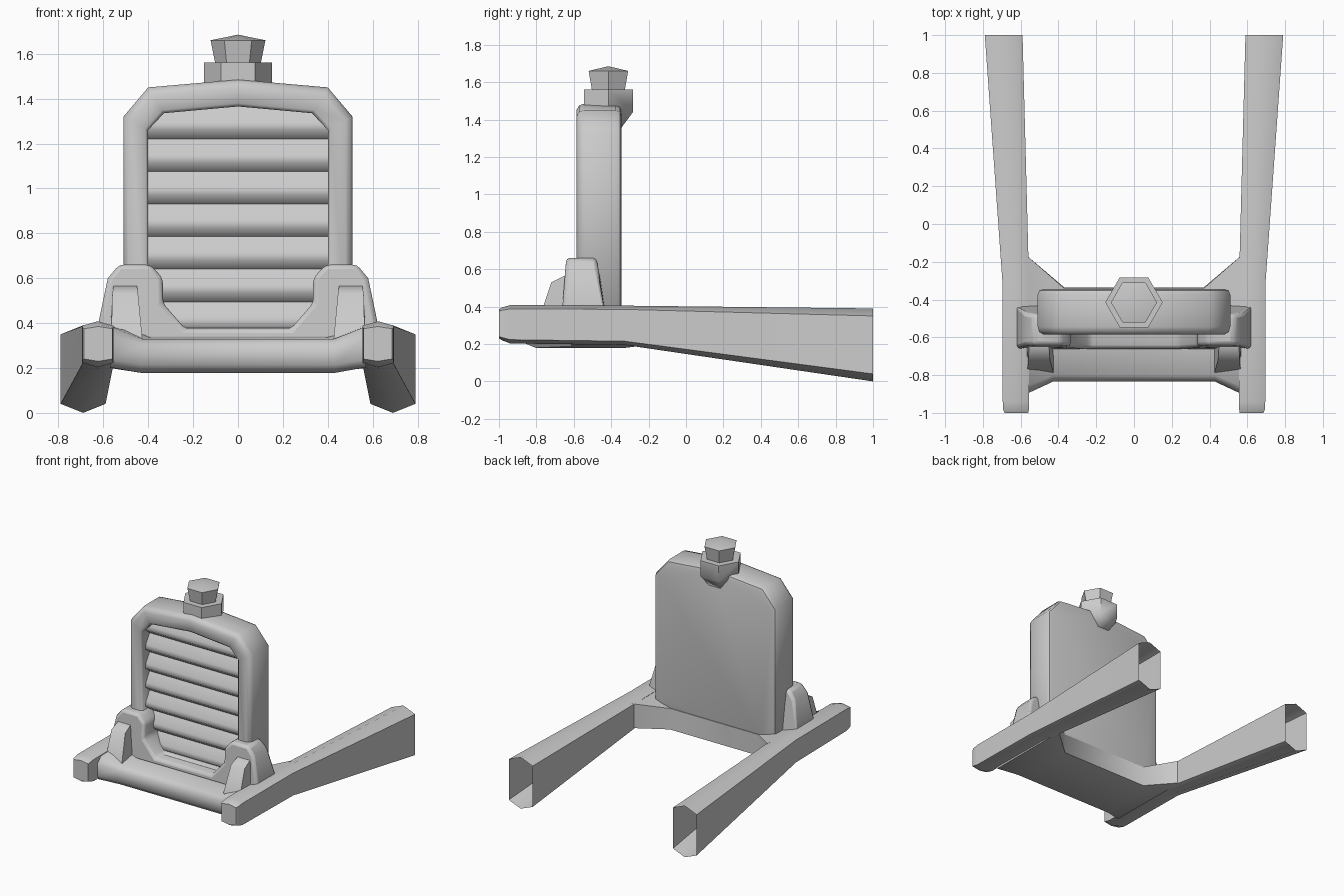
import bpy, bmesh, math

if "Cube" in bpy.data.objects:
    bpy.data.objects.remove(bpy.data.objects["Cube"])


def finish(name, bm, angle=50, mirror=False, bevel=0):
    bmesh.ops.recalc_face_normals(bm, faces=bm.faces)
    me = bpy.data.meshes.new(name)
    bm.to_mesh(me)
    bm.free()
    ob = bpy.data.objects.new(name, me)
    bpy.context.collection.objects.link(ob)
    bpy.ops.object.select_all(action='DESELECT')
    ob.select_set(True)
    bpy.context.view_layer.objects.active = ob
    bpy.ops.object.shade_smooth_by_angle(angle=math.radians(angle))
    if bevel:
        b = ob.modifiers.new("Bevel", 'BEVEL')
        b.width, b.segments, b.angle_limit = bevel, 2, math.radians(30)
    if mirror:
        ob.modifiers.new("Mirror", 'MIRROR')
    return ob


def loft(rings, start=True, end=True):
    """Skin a list of equally sized point rings."""
    bm = bmesh.new()
    vs = [[bm.verts.new(p) for p in r] for r in rings]
    n = len(rings[0])
    for a, b in zip(vs, vs[1:]):
        for i in range(n):
            j = (i + 1) % n
            bm.faces.new((a[i], a[j], b[j], b[i]))
    if start:
        bm.faces.new(vs[0])
    if end:
        bm.faces.new(vs[-1])
    return bm


def hull(points):
    bm = bmesh.new()
    for p in points:
        bm.verts.new(p)
    bmesh.ops.convex_hull(bm, input=bm.verts)
    return bm


def symmetric(half):
    """Close a right-hand outline ending on the centre line."""
    tail = half[:-1] if half[-1][0] == 0 else half
    return half + [(-x, z) for x, z in reversed(tail)]


# Radiator shell: outer outline, rounded edges, recessed opening
outer = symmetric([(.42, .28), (.51, .36), (.51, 1.32), (.40, 1.45), (0, 1.485)])
inner = symmetric([(.33, .38), (.40, .45), (.40, 1.26), (.33, 1.335), (0, 1.365)])


def shell_ring(t, y):
    return [(a[0] + (b[0] - a[0]) * t, y, a[1] + (b[1] - a[1]) * t)
            for a, b in zip(outer, inner)]


finish("radiator_shell", loft([shell_ring(*r) for r in (
    (.28, -.345), (.08, -.352), (0, -.375), (0, -.545), (.08, -.572),
    (.28, -.585), (.88, -.585), (1, -.57), (1, -.47))]))

# Louvred grille: a zigzag sheet filling the opening
bm = bmesh.new()
profile = []
for i in range(7):
    z = .35 + .145 * i
    profile += [(-.49, z), (-.54, z + .04), (-.535, z + .075)]
profile.append((-.49, 1.365))
rows = [[bm.verts.new((x, y, z)) for x in (-.405, .405)] for y, z in profile]
for a, b in zip(rows, rows[1:]):
    bm.faces.new((a[0], a[1], b[1], b[0]))
finish("grille_louvres", bm, 60)


# Filler neck and cap, both six-sided
def hexagon(r, z):
    return [(r * math.cos(i * math.pi / 3), -.415 + r * math.sin(i * math.pi / 3), z)
            for i in range(6)]


finish("filler_neck", hull(hexagon(.152, 1.56) + hexagon(.152, 1.44)
                           + [(.045, -.35, 1.35), (-.045, -.35, 1.35)]))
finish("filler_cap", hull(hexagon(.10, 1.55) + hexagon(.122, 1.66)
                          + [(0, -.415, 1.685)]))


# Chassis rails: six-sided tapering tubes, open at the rear
def rail_ring(y, x0, x1, z0, z1, c):
    xm = (x0 + x1) / 2
    return [(x0, y, z0 + c), (xm, y, z0), (x1, y, z0 + c),
            (x1, y, z1 - c), (xm, y, z1), (x0, y, z1 - c)]


finish("chassis_rail", loft([
    rail_ring(-1, .56, .685, .23, .385, .01),
    rail_ring(-.985, .557, .692, .22, .395, .015),
    rail_ring(-.94, .555, .695, .203, .408, .02),
    rail_ring(-.33, .555, .695, .195, .405, .02),
    rail_ring(1, .59, .79, 0, .39, .04)], end=False), mirror=True)

# Front cross member with flared ends and rear gussets
mid = [(-.80, .178), (-.835, .215), (-.835, .295), (-.80, .33),
       (-.60, .335), (-.34, .335), (-.335, .178)]
tip = [(-.86, .203), (-.90, .24), (-.90, .345), (-.86, .385),
       (-.60, .39), (-.165, .385), (-.165, .20)]


def cross_ring(side, pts, xf, xb):
    return [(side * (xf if i < 4 else xb), y, z) for i, (y, z) in enumerate(pts)]


finish("cross_member", loft([
    cross_ring(-1, tip, .57, .57), cross_ring(-1, mid, .43, .37),
    cross_ring(1, mid, .43, .37), cross_ring(1, tip, .57, .57)]))

# Apron hugging the foot of the radiator, with a tower on each side
apron = symmetric([(.625, .32), (.62, .41), (.58, .60), (.53, .66), (.39, .66),
                   (.335, .60), (.335, .49), (.235, .375)])
front = [(x, -.66 + max(0, z - .41) * .08, z) for x, z in apron]
back = [(x, -.43 - max(0, z - .41) * .2, z) for x, z in apron]
finish("radiator_apron", loft([front, back]), bevel=.02)

# Small tapered brackets in front of the towers
finish("front_bracket", hull([(x, y, z) for x0, x1, y, z in (
    (.425, .565, -.79, .32), (.425, .57, -.62, .32),
    (.445, .56, -.72, .53), (.45, .555, -.65, .565), (.45, .555, -.62, .565))
    for x in (x0, x1)]), mirror=True)
